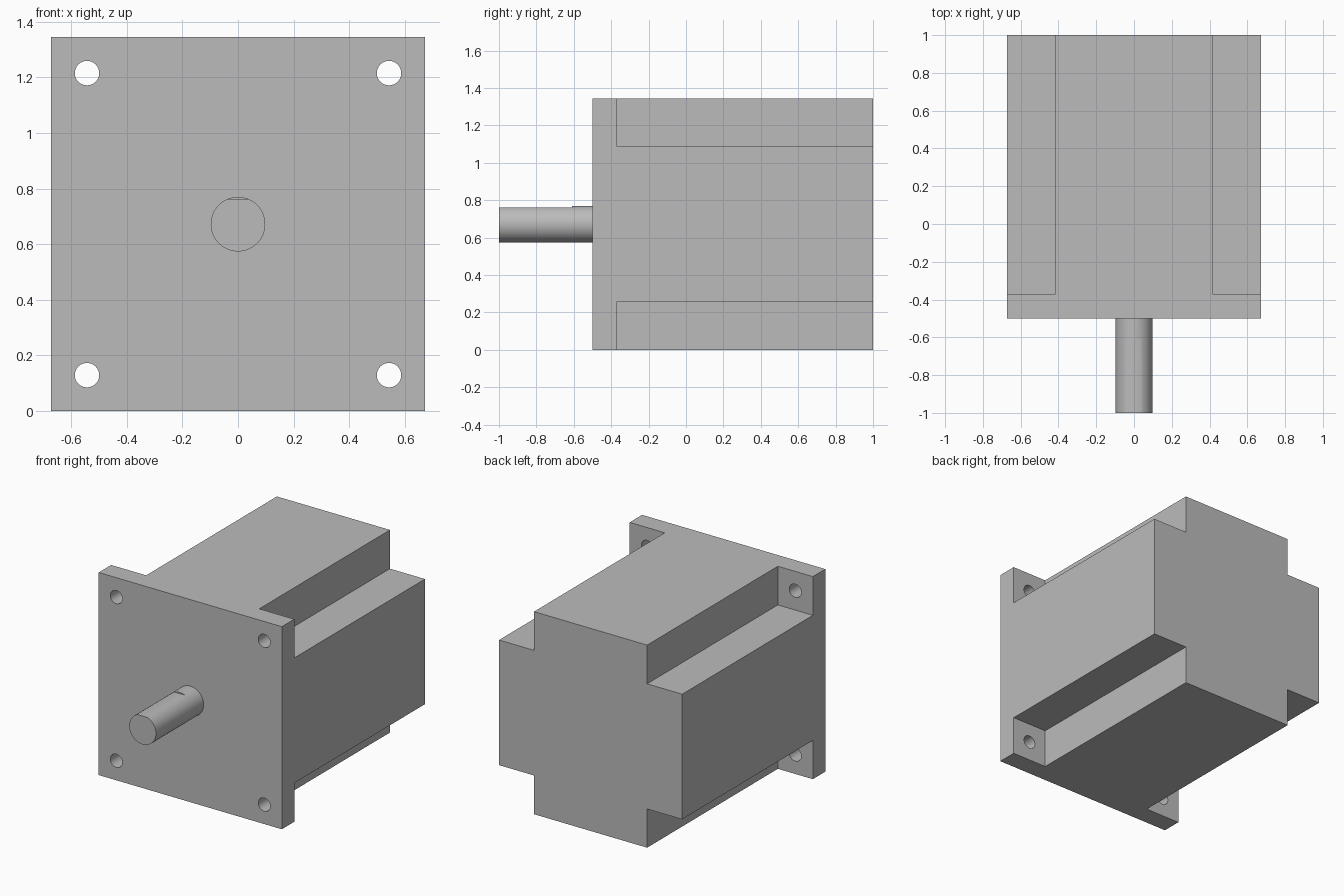
import bpy, math
from mathutils import Vector

cube = bpy.data.objects.get("Cube")
if cube:
    bpy.data.objects.remove(cube, do_unlink=True)

HALF = 0.672           # half width of the square housing
FRONT, BACK = -0.5, 1.0
FLANGE_BACK = -0.37
NOTCH = 0.415          # inner edge of the corner notches
HOLE = 0.543           # hole offset from the axis
SHAFT_R = 0.098

grey = bpy.data.materials.new("metal grey")
grey.use_nodes = True
grey.diffuse_color = (0.5, 0.5, 0.5, 1)
grey.node_tree.nodes["Principled BSDF"].inputs["Base Color"].default_value = (0.5, 0.5, 0.5, 1)


def box(name, low, high):
    low, high = Vector(low), Vector(high)
    bpy.ops.mesh.primitive_cube_add(size=1, location=(low + high) / 2)
    ob = bpy.context.object
    ob.name = name
    ob.scale = high - low
    bpy.ops.object.transform_apply(location=True, rotation=True, scale=True)
    ob.data.materials.append(grey)
    return ob


def rod(name, x, z, radius, y0, y1, sides):
    bpy.ops.mesh.primitive_cylinder_add(vertices=sides, radius=radius, depth=y1 - y0,
                                        location=(x, (y0 + y1) / 2, z),
                                        rotation=(math.pi / 2, 0, 0))
    ob = bpy.context.object
    ob.name = name
    bpy.ops.object.transform_apply(location=True, rotation=True, scale=True)
    ob.data.materials.append(grey)
    return ob


def cut(target, cutter):
    mod = target.modifiers.new("cut", "BOOLEAN")
    mod.operation = "DIFFERENCE"
    mod.solver = "EXACT"
    mod.object = cutter
    bpy.context.view_layer.objects.active = target
    bpy.ops.object.modifier_apply(modifier=mod.name)
    bpy.data.objects.remove(cutter, do_unlink=True)


def smooth(ob):
    bpy.ops.object.select_all(action="DESELECT")
    ob.select_set(True)
    bpy.context.view_layer.objects.active = ob
    bpy.ops.object.shade_smooth_by_angle(angle=math.radians(30))


# Housing: a block with notched corners behind a drilled mounting flange
housing = box("motor_housing", (-HALF, FRONT, 0), (HALF, BACK, 2 * HALF))
for sx in (-1, 1):
    for sz in (-1, 1):
        xs = sorted((sx * NOTCH, sx))
        zs = sorted((HALF + sz * NOTCH, HALF + sz))
        cut(housing, box("notch_cutter", (xs[0], FLANGE_BACK, zs[0]), (xs[1], BACK + 0.2, zs[1])))
        cut(housing, rod("hole_cutter", sx * HOLE, HALF + sz * HOLE, 0.044,
                         FRONT - 0.1, FLANGE_BACK + 0.1, 32))
smooth(housing)

# Shaft with a shallow flat milled along the top of its free end
shaft = rod("drive_shaft", 0, HALF, SHAFT_R, -1, FRONT + 0.01, 64)
cut(shaft, box("flat_cutter", (-0.2, -1.1, HALF + 0.09), (0.2, -0.61, HALF + 0.3)))
smooth(shaft)
